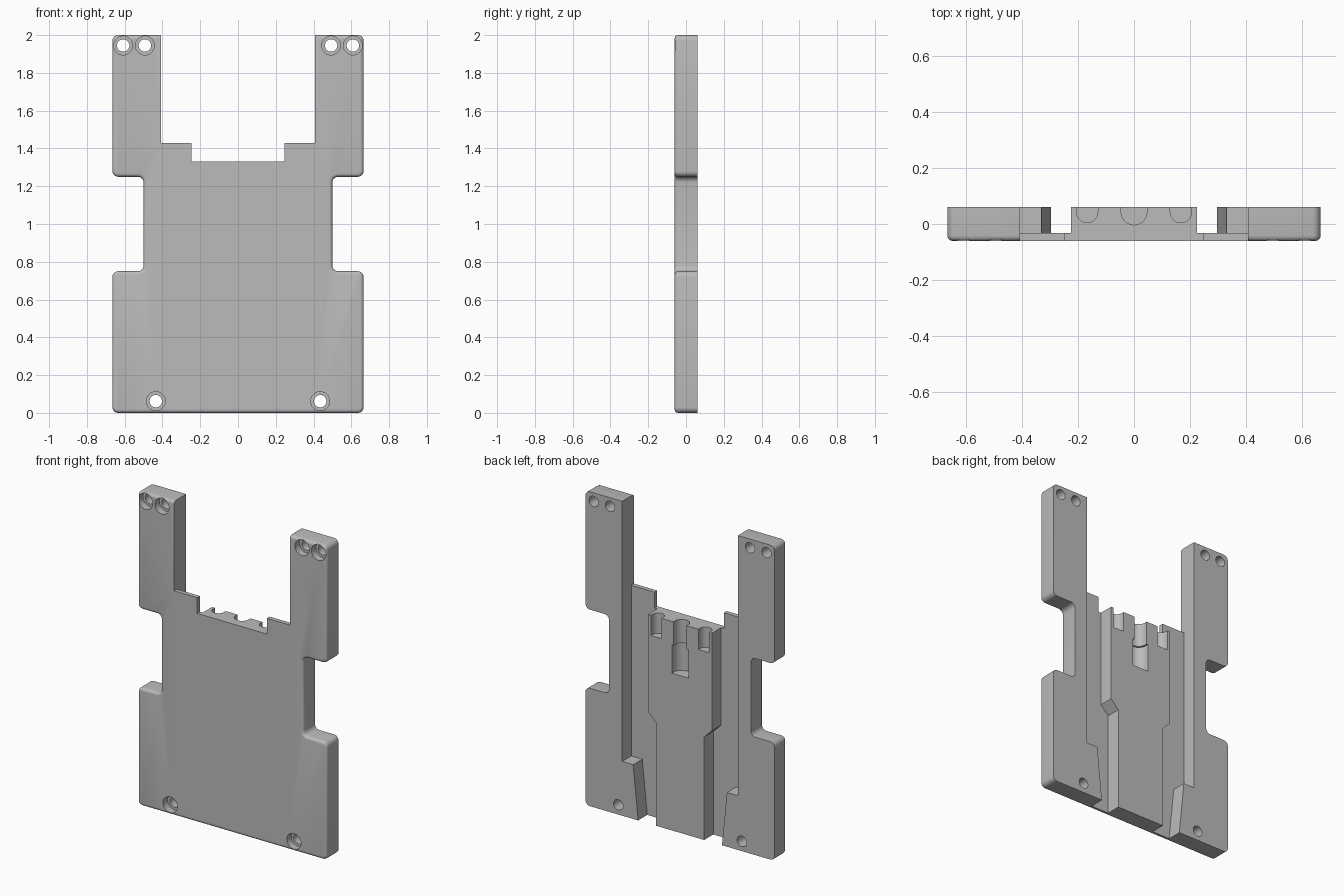
import bpy, bmesh, math

cube = bpy.data.objects.get("Cube")
if cube:
    bpy.data.objects.remove(cube, do_unlink=True)

FRONT, BACK, FLOOR = -0.06, 0.06, -0.032

grey = bpy.data.materials.new("plain grey")
grey.use_nodes = True
grey.diffuse_color = (0.5, 0.5, 0.5, 1)
bsdf = grey.node_tree.nodes["Principled BSDF"]
bsdf.inputs["Base Color"].default_value = grey.diffuse_color
bsdf.inputs["Roughness"].default_value = 0.6


def prism(name, points, lo, hi, axis="y", corner=0, fillet=0):
    """Extrude a profile along y (points are x, z) or along z (points are x, y)."""
    place = (lambda p: (p[0], lo, p[1])) if axis == "y" else (lambda p: (p[0], p[1], lo))
    bm = bmesh.new()
    face = bm.faces.new([bm.verts.new(place(p)) for p in points])
    if corner:
        bmesh.ops.bevel(bm, geom=bm.verts[:], offset=corner, segments=5,
                        profile=0.5, affect="VERTICES")
    rim = bm.edges[:]
    geom = bmesh.ops.extrude_face_region(bm, geom=bm.faces[:], use_keep_orig=True)["geom"]
    shift = (0, hi - lo, 0) if axis == "y" else (0, 0, hi - lo)
    bmesh.ops.translate(bm, vec=shift,
                        verts=[v for v in geom if isinstance(v, bmesh.types.BMVert)])
    bmesh.ops.recalc_face_normals(bm, faces=bm.faces[:])
    if fillet:
        bmesh.ops.bevel(bm, geom=rim, offset=fillet, segments=4, profile=0.5,
                        affect="EDGES", clamp_overlap=False)
    mesh = bpy.data.meshes.new(name)
    bm.to_mesh(mesh)
    bm.free()
    mesh.materials.append(grey)
    obj = bpy.data.objects.new(name, mesh)
    bpy.context.collection.objects.link(obj)
    return obj


def circle(cx, cy, r, n=32):
    return [(cx + r * math.cos(2 * math.pi * i / n),
             cy + r * math.sin(2 * math.pi * i / n)) for i in range(n)]


def u_section(cx, cy, r, n=16):
    """Round-bottomed slot open towards the back."""
    arc = [(cx + r * math.cos(math.pi * (1 + i / n)),
            cy + r * math.sin(math.pi * (1 + i / n))) for i in range(n + 1)]
    return arc + [(cx + r, 0.1), (cx - r, 0.1)]


def cut(target, cutter):
    cutter.hide_render = True
    mod = target.modifiers.new("cut", "BOOLEAN")
    mod.operation, mod.solver, mod.object = "DIFFERENCE", "EXACT", cutter
    bpy.context.view_layer.objects.active = target
    bpy.ops.object.modifier_apply(modifier=mod.name)
    bpy.data.objects.remove(cutter, do_unlink=True)


def mirrored(half):
    return half + [(-x, z) for x, z in reversed(half)]


# Plate with waisted sides, rounded corners and a filleted front rim
side = [(0.665, 0), (0.665, 0.75), (0.5, 0.75), (0.5, 1.25), (0.665, 1.25), (0.665, 2)]
plate = prism("back_plate", mirrored(side), FRONT, BACK, corner=0.03, fillet=0.018)

# Stepped opening between the two arms
opening = [(0.245, 1.33), (0.245, 1.43), (0.407, 1.43), (0.407, 2.1)]
cut(plate, prism("opening_cutter", mirrored(opening), -0.2, 0.2))

# Channels on the back, either side of the raised centre block
channel = [(0.17, -0.1), (0.17, 0.655), (0.225, 0.71), (0.225, 1.5), (0.407, 1.5),
           (0.407, 0.345), (0.33, 0.345), (0.295, 0), (0.285, -0.1)]
for s in (1, -1):
    cut(plate, prism("channel_cutter", [(s * x, z) for x, z in channel], FLOOR, 0.2))

# Cable grooves in the top of the centre block
for x, r, low, high in ((-0.167, 0.038, 1.2, 1.4), (0.167, 0.038, 1.2, 1.4),
                        (0, 0.046, 1.17, 1.4), (0, 0.058, 1.0, 1.18)):
    cut(plate, prism("groove_cutter", u_section(x, 0.043, r), low, high, axis="z"))

# Counterbored screw holes
for x, z in ((0.435, 0.062), (0.493, 1.945), (0.608, 1.945)):
    for s in (1, -1):
        cut(plate, prism("hole_cutter", circle(s * x, z, 0.033), -0.2, 0.2))
        cut(plate, prism("counterbore_cutter", circle(s * x, z, 0.05), -0.2, -0.015))

bpy.ops.object.select_all(action="DESELECT")
plate.select_set(True)
bpy.context.view_layer.objects.active = plate
bpy.ops.object.shade_smooth_by_angle(angle=math.radians(35))
